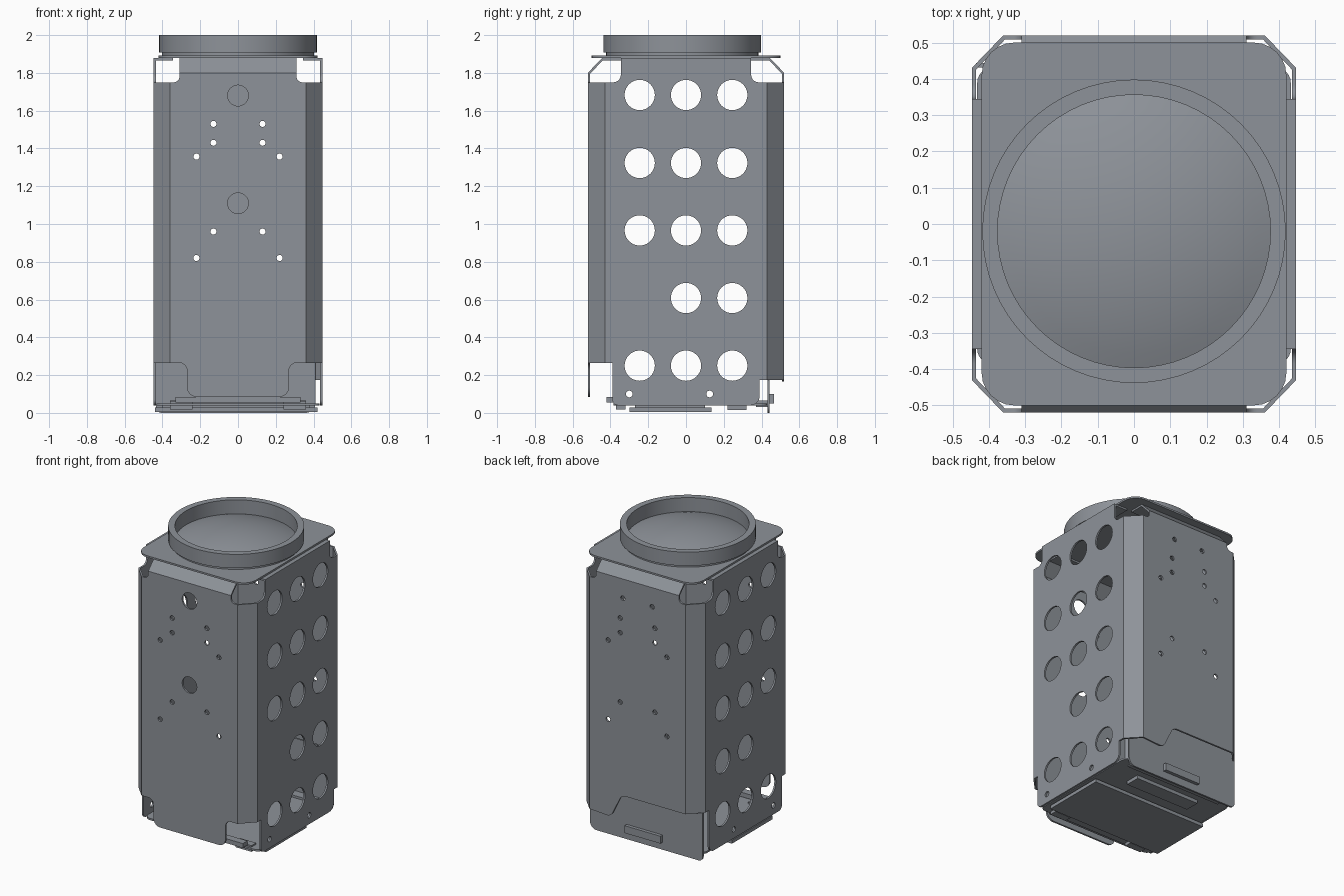
import bpy, bmesh, math
from mathutils import Matrix, Vector

if "Cube" in bpy.data.objects:
    bpy.data.objects.remove(bpy.data.objects["Cube"])

T = 0.012                      # sheet thickness
W, D = 0.447, 0.52             # half width and half depth of the shell
CX, CY = 0.36, 0.43            # where the corner chamfers start
FRONT = Matrix(((1, 0, 0), (0, 0, -1), (0, 1, 0)))   # drawing plane x-z
SIDE = Matrix(((0, 0, 1), (1, 0, 0), (0, 1, 0)))     # drawing plane y-z
FLAT = Matrix.Identity(3)                            # drawing plane x-y

steel = bpy.data.materials.new("dark_steel")
steel.diffuse_color = (0.27, 0.29, 0.32, 1)
steel.use_nodes = True
steel.node_tree.nodes["Principled BSDF"].inputs["Base Color"].default_value = steel.diffuse_color


def finish(name, bm):
    bmesh.ops.remove_doubles(bm, verts=bm.verts, dist=1e-5)
    bmesh.ops.recalc_face_normals(bm, faces=bm.faces)
    me = bpy.data.meshes.new(name)
    bm.to_mesh(me)
    bm.free()
    me.shade_smooth()
    me.set_sharp_from_angle(angle=math.radians(30))
    me.materials.append(steel)
    ob = bpy.data.objects.new(name, me)
    bpy.context.collection.objects.link(ob)
    return ob


def circle(x, y, r, n=32):
    return [(x + r * math.cos(2 * math.pi * i / n), y + r * math.sin(2 * math.pi * i / n)) for i in range(n)]


def rounded(points):
    """Outline from (x, y[, radius]) corners."""
    out, n = [], len(points)
    for i, p in enumerate(points):
        c = Vector(p[:2])
        if len(p) < 3:
            out.append(c)
            continue
        a = c + (Vector(points[i - 1][:2]) - c).normalized() * p[2]
        b = c + (Vector(points[(i + 1) % n][:2]) - c).normalized() * p[2]
        p1, p2 = a.lerp(c, 0.55), b.lerp(c, 0.55)
        for k in range(7):
            t = k / 6
            out.append(a * (1-t)**3 + p1 * 3*t*(1-t)**2 + p2 * 3*t*t*(1-t) + b * t**3)
    return out


def sheet(name, outline, holes, rot, offset, thick=T):
    """Flat sheet with holes, filled by a 2D curve and turned into a mesh."""
    cu = bpy.data.curves.new(name + "_outline", 'CURVE')
    cu.dimensions, cu.fill_mode, cu.extrude = '2D', 'BOTH', thick / 2
    for loop in [rounded(outline)] + holes:
        sp = cu.splines.new('POLY')
        sp.points.add(len(loop) - 1)
        for q, p in zip(sp.points, loop):
            q.co = (p[0], p[1], 0, 1)
        sp.use_cyclic_u = True
    tmp = bpy.data.objects.new(name + "_tmp", cu)
    bpy.context.collection.objects.link(tmp)
    dg = bpy.context.evaluated_depsgraph_get()
    me = bpy.data.meshes.new_from_object(tmp.evaluated_get(dg))
    bm = bmesh.new()
    bm.from_mesh(me)
    bpy.data.objects.remove(tmp)
    bpy.data.curves.remove(cu)
    bpy.data.meshes.remove(me)
    bm.transform(Matrix.Translation(offset) @ rot.to_4x4())
    return finish(name, bm)


def box(name, x0, x1, y0, y1, z0, z1):
    bm = bmesh.new()
    bmesh.ops.create_cube(bm, size=1)
    bm.transform(Matrix.Translation(((x0+x1)/2, (y0+y1)/2, (z0+z1)/2)) @ Matrix.Diagonal((x1-x0, y1-y0, z1-z0, 1)))
    return finish(name, bm)


def lathe(name, profile, closed, cy=-0.02, n=64):
    bm = bmesh.new()
    vs = [bm.verts.new((r, 0, z)) for r, z in profile]
    es = [bm.edges.new(e) for e in zip(vs, vs[1:] + (vs[:1] if closed else []))]
    bmesh.ops.spin(bm, geom=vs + es, axis=(0, 0, 1), cent=(0, 0, 0), angle=2 * math.pi, steps=n)
    bm.transform(Matrix.Translation((0, cy, 0)))
    return finish(name, bm)


# front and back panels with screw holes
screws = [circle(s * x, z, 0.016, 16) for s in (-1, 1)
          for x, z in ((0.13, 1.53), (0.13, 1.43), (0.22, 1.357), (0.13, 0.96), (0.22, 0.82))]
top = [(CX, 1.75), (0.31, 1.75, 0.03), (0.31, 1.80), (-0.31, 1.80), (-0.31, 1.75, 0.03), (-CX, 1.75)]
sheet("front_panel",
      [(-CX, 0.265), (-0.27, 0.265, 0.04), (-0.27, 0.085, 0.05), (0.27, 0.085, 0.05),
       (0.27, 0.265, 0.04), (CX, 0.265)] + top,
      screws + [circle(0, z, 0.055) for z in (1.68, 1.11)], FRONT, (0, -D + T/2, 0))
sheet("back_panel",
      [(-CX, 0.33), (0.12, 0.33, 0.03), (0.20, 0.165, 0.03), (CX, 0.175)] + top,
      screws + [circle(s * 0.11, 1.67, 0.016, 16) for s in (-1, 1)], FRONT, (0, D - T/2, 0))

# side panels with vent holes
vents = [circle(y, z, 0.08, 40) for z in (1.683, 1.323, 0.966, 0.608, 0.25)
         for y in (-0.245, 0, 0.245) if not (z == 0.608 and y < 0)]
vents += [circle(y, 0.10, 0.018, 16) for y in (-0.30, 0.125)]
for s, side in ((1, "right"), (-1, "left")):
    back_z = 0.175 if s > 0 else 0.33
    sheet(side + "_panel",
          [(-CY, 0.265), (-0.39, 0.265), (-0.39, 0.04, 0.03), (0.39, 0.04, 0.05),
           (0.39, back_z), (CY, back_z), (CY, 1.75), (0.345, 1.75, 0.04),
           (0.345, 1.875), (-0.345, 1.875), (-0.345, 1.75, 0.04), (-CY, 1.75)],
          vents, SIDE, (s * (W - T/2), 0, 0))
    # top flange of the side panel
    box(side + "_flange", *sorted((s * 0.345, s * W)), -0.345, 0.345, 1.866, 1.878)
    # chamfered corner strips
    for d, end, z0 in ((-1, "front", 0.265), (1, "back", back_z)):
        sheet(f"{end}_{side}_corner",
              [(s*CX, d*D), (s*W, d*CY), (s*(W-T), d*(CY-0.004)), (s*(CX-0.004), d*(D-T))],
              [], FLAT, (0, 0, (z0 + 1.75) / 2), 1.75 - z0)

# bent top lips of the front and back panels
for d, end in ((-1, "front"), (1, "back")):
    sheet(end + "_lip", [(d*D, 1.80), (d*0.445, 1.878), (d*0.345, 1.878), (d*0.345, 1.866),
                         (d*0.44, 1.866), (d*(D-T), 1.796)], [], SIDE, (0, 0, 0), 0.62)

# top plate, lens ring and domed lens
sheet("top_plate", [(-0.42, -0.5, 0.09), (0.42, -0.5, 0.09), (0.42, 0.5, 0.09), (-0.42, 0.5, 0.09)],
      [], FLAT, (0, 0, 1.885), 0.012)
lathe("lens_ring", [(0.376, 1.89), (0.403, 1.89), (0.403, 1.907), (0.418, 1.907), (0.418, 2.0), (0.376, 2.0)], True)
R, z_edge = 1.04, 1.905
drop = math.sqrt(R * R - 0.376 ** 2)
lathe("lens_dome", [(0.376 * i / 10, z_edge - drop + math.sqrt(R * R - (0.376 * i / 10) ** 2)) for i in range(11)], False)

# lower access door behind the back panel, with its pull tab
sheet("access_door", [(-0.435, 0.0, 0.03), (0.41, 0.0, 0.05), (0.41, 0.42), (-0.435, 0.42)],
      [], FRONT, (0, 0.437, 0))
box("door_tab", -0.135, 0.135, 0.44, 0.466, 0.05, 0.10)
box("door_ledge", -0.36, 0.36, 0.37, 0.434, 0.03, 0.065)

# floor, lower tray and rails
sheet("floor_plate", [(-0.432, -0.385, 0.04), (0.432, -0.385, 0.04), (0.432, 0.43, 0.04), (-0.432, 0.43, 0.04)],
      [], FLAT, (0, 0, 0.044), 0.012)
box("bottom_tray", -0.44, 0.42, -0.30, 0.135, 0.005, 0.028)
box("tray_spine", -0.40, 0.38, -0.27, 0.10, 0.026, 0.042)
box("front_rail", -0.33, 0.33, -0.42, -0.37, 0.055, 0.085)
box("bottom_block", -0.24, 0.24, 0.22, 0.32, 0.015, 0.042)
for s, side in ((-1, "left"), (1, "right")):
    box(side + "_front_foot", *sorted((s * 0.24, s * 0.36)), -0.37, -0.32, 0.018, 0.06)
